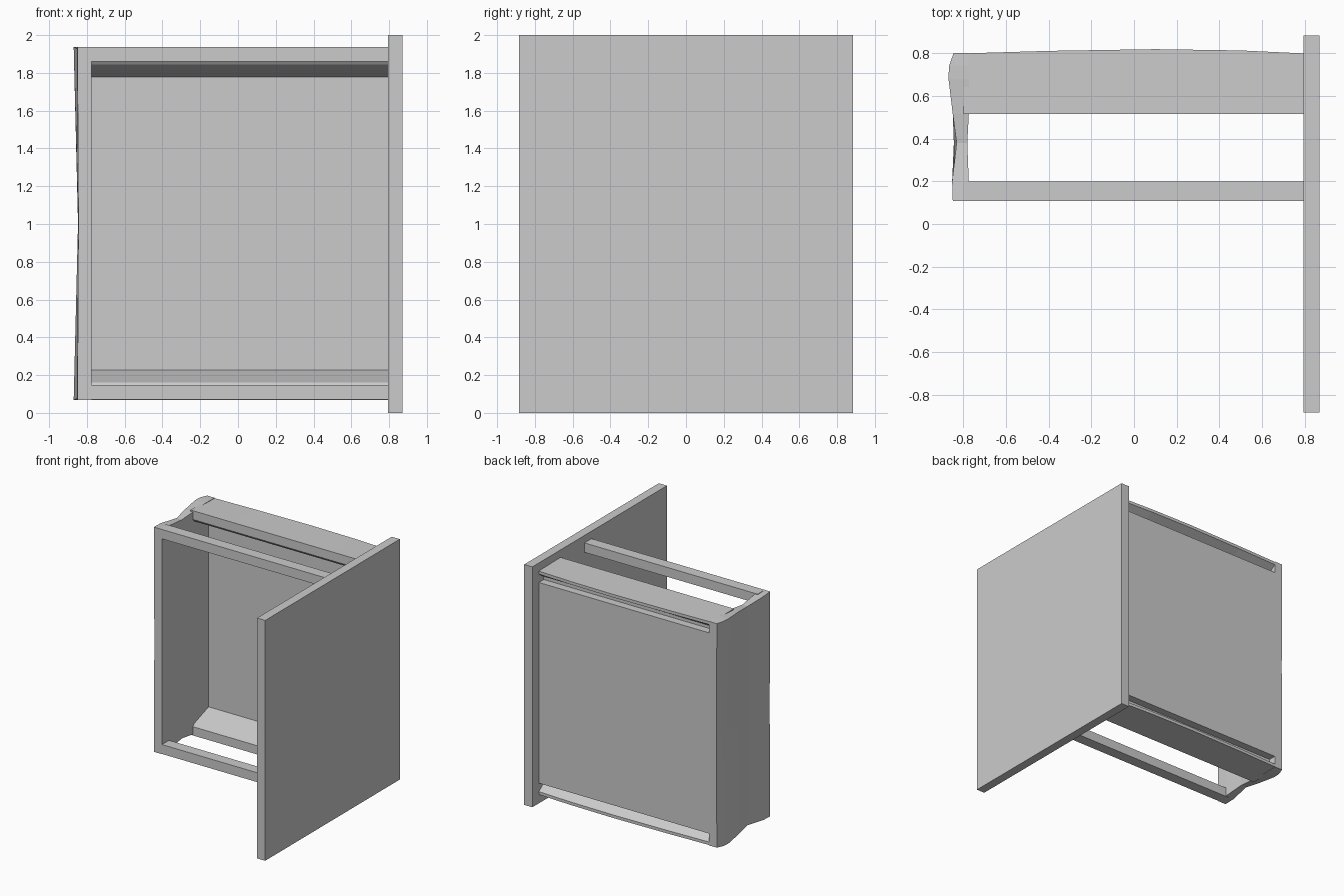
import bpy

if "Cube" in bpy.data.objects:
    bpy.data.objects.remove(bpy.data.objects["Cube"])


def mesh_object(name, verts, faces):
    me = bpy.data.meshes.new(name)
    me.from_pydata(verts, [], faces)
    me.update()
    ob = bpy.data.objects.new(name, me)
    bpy.context.collection.objects.link(ob)
    return ob


def loft(name, rings):
    """Skin a list of equal closed rings and cap both ends."""
    n = len(rings[0])
    verts = [v for r in rings for v in r]
    faces = [(k * n + i, k * n + (i + 1) % n, (k + 1) * n + (i + 1) % n, (k + 1) * n + i)
             for k in range(len(rings) - 1) for i in range(n)]
    faces += [tuple(reversed(range(n))), tuple((len(rings) - 1) * n + i for i in range(n))]
    ob = mesh_object(name, verts, faces)
    # consistent outward normals
    import bmesh
    bm = bmesh.new()
    bm.from_mesh(ob.data)
    bmesh.ops.recalc_face_normals(bm, faces=bm.faces)
    bm.to_mesh(ob.data)
    bm.free()
    return ob


def box(name, x0, x1, y0, y1, z0, z1):
    return loft(name, [[(x, y0, z0), (x, y1, z0), (x, y1, z1), (x, y0, z1)] for x in (x0, x1)])


# Large square front panel with a thin backing lip
box("front_panel", 0.795, 0.87, -0.885, 0.885, 0, 2)

# Slim rails along the open side
for label, z in (("upper", 1.86), ("lower", 0.07)):
    box(label + "_rail", -0.8, 0.8, 0.107, 0.2, z, z + 0.078)

# Back shell: (y, height above middle, bow amount), mirrored top to bottom
half = [(0.72, 0.775, 0), (0.53, 0.842, 0), (0.515, 0.862, 0), (0.515, 0.935, 0),
        (0.80, 0.93, 1), (0.80, 0.905, 1), (0.735, 0.86, 0), (0.735, 0.835, 0),
        (0.80, 0.835, 0), (0.80, 0.77, 0)]
profile = [(y, 1.003 + h, b) for y, h, b in half]
profile += [(y, 1.003 - h, b) for y, h, b in reversed(half)]
rings = [[(x, y + bow * b, z) for y, z, b in profile]
         for x, bow in ((-0.80, 0), (-0.4, 0.012), (0.1, 0.02), (0.5, 0.014), (0.8, 0))]
loft("back_shell", rings)

# Dented end wall: y, outer x at mid height, outer x at ends, inner x, half height
sections = [(0.107, -0.845, -0.85, -0.775, 0.935), (0.2, -0.845, -0.853, -0.775, 0.93),
            (0.38, -0.845, -0.832, -0.782, 0.91), (0.515, -0.845, -0.85, -0.775, 0.925),
            (0.68, -0.847, -0.87, -0.775, 0.935), (0.74, -0.847, -0.868, -0.775, 0.935),
            (0.803, -0.843, -0.846, -0.775, 0.932)]
rings = [[(inner, y, 1.003 - h), (end, y, 1.003 - h), (mid, y, 1.003),
          (end, y, 1.003 + h), (inner, y, 1.003 + h), (inner, y, 1.003)]
         for y, mid, end, inner, h in sections]
loft("end_wall", rings)
